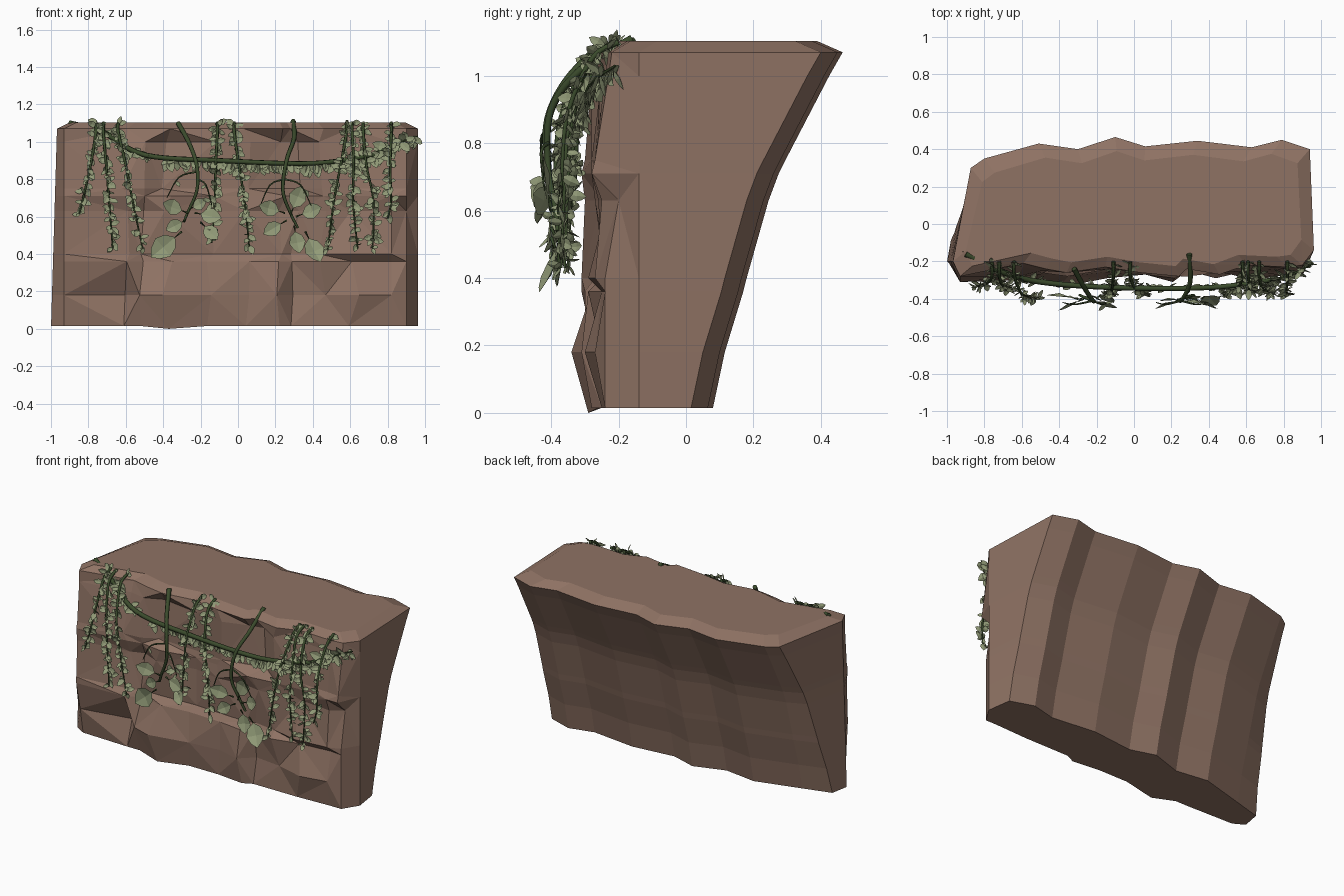
import bpy, bmesh, math, random
from mathutils import Vector

cube = bpy.data.objects.get("Cube")
if cube:
    bpy.data.objects.remove(cube, do_unlink=True)
rng = random.Random(7)


def make_material(name, color):
    mat = bpy.data.materials.new(name)
    mat.use_nodes = True
    mat.diffuse_color = (*color, 1)
    bsdf = mat.node_tree.nodes["Principled BSDF"]
    bsdf.inputs["Base Color"].default_value = (*color, 1)
    bsdf.inputs["Roughness"].default_value = 0.9
    return mat


rock_brown = make_material("rock brown", (0.275, 0.17, 0.127))
vine_green = make_material("dark vine green", (0.043, 0.07, 0.025))
leaf_green = make_material("pale leaf green", (0.285, 0.325, 0.185))


def finish(bm, name, mat):
    mesh = bpy.data.meshes.new(name)
    bm.to_mesh(mesh)
    bm.free()
    mesh.materials.append(mat)
    obj = bpy.data.objects.new(name, mesh)
    bpy.context.collection.objects.link(obj)
    return obj


# Rock: stacked outlines with a craggy front and a leaning, scalloped back
front_x = [-.93, -.6, -.5, -.38, -.14, .04, .23, .31, .46, .62, .82, .9]
# height, backward lean, front depth in hundredths at each column
levels = [
    (.015, -.385, [24, 25, 25, 29, 26, 26, 28, 25, 25, 25, 24, 24]),
    (.18, -.35, [27, 21, 30, 34, 29, 27, 31, 23, 25, 30, 27, 24]),
    (.36, -.295, [31, 30, 25, 28, 26, 27, 29, 25, 29, 25, 23, 24]),
    (.4, -.285, [31, 27, 24, 24, 23, 24, 25, 23, 25, 29, 27, 24]),
    (.63, -.22, [30, 25, 22, 27, 23, 26, 24, 26, 25, 23, 25, 20]),
    (.71, -.19, [31, 28, 26, 28, 24, 25, 28, 28, 26, 25, 28, 28]),
    (.75, -.17, [30, 28, 27, 22, 23, 25, 21, 19, 26, 25, 26, 27]),
    (1.0, -.04, [28, 23, 25, 20, 24, 26, 21, 19, 26, 22, 24, 23]),
    (1.07, 0, [28, 21, 24, 26, 23, 26, 28, 24, 27, 22, 23, 22]),
]
back = [(.94, .4), (.79, .45), (.63, .41), (.34, .445), (.06, .415),
        (-.1, .465), (-.3, .4), (-.51, .43), (-.8, .35)]

bm = bmesh.new()
rings = []
for z, lean, depths in levels:
    outline = [(x + (rng.uniform(-.03, .03) if -.9 < x < .8 else 0), -d / 100)
               for x, d in zip(front_x, depths)]
    outline.append((.962, -.14))
    outline += [(x, y + lean) for x, y in back]
    # Left end flares outwards towards the foot
    outline.append((-.98 + .1 * z, .3 + lean))
    outline.append((-1 + .03 * z, -.2))
    rings.append([bm.verts.new((x, y, z)) for x, y in outline])
# Bevelled rim around the flat top
rim = []
for v in rings[-1]:
    inset = .055 if v.co.y < 0 else -.075
    rim.append(bm.verts.new((v.co.x * .93, v.co.y + inset, 1.103)))
rings.append(rim)
rings[0][3].co.z = 0
count = len(rim)
for k, (low, high) in enumerate(zip(rings, rings[1:])):
    for i in range(count):
        j = (i + 1) % count
        a, b, c, d = low[i], low[j], high[j], high[i]
        if i >= len(front_x):
            bm.faces.new((a, b, c, d))
        elif (i + k) % 2:
            bm.faces.new((a, b, c))
            bm.faces.new((a, c, d))
        else:
            bm.faces.new((a, b, d))
            bm.faces.new((b, c, d))
bm.faces.new(rings[-1])
bm.faces.new(rings[0][::-1])
bmesh.ops.recalc_face_normals(bm, faces=bm.faces)
finish(bm, "rock_wall", rock_brown)


# Helpers for vines and leaves
def smooth_path(points, steps=6):
    pts = [Vector(p) for p in points]
    pts = [pts[0]] + pts + [pts[-1]]
    path = []
    for a, b, c, d in zip(pts, pts[1:], pts[2:], pts[3:]):
        for s in range(steps):
            t = s / steps
            path.append(.5 * (2 * b + (c - a) * t + (2 * a - 5 * b + 4 * c - d) * t * t
                              + (3 * b - a - 3 * c + d) * t ** 3))
    return path + [pts[-1]]


def add_vine(name, paths, radius, tip=.4):
    curve = bpy.data.curves.new(name, "CURVE")
    curve.dimensions = "3D"
    curve.bevel_depth = radius
    curve.bevel_resolution = 1
    curve.use_fill_caps = True
    curve.materials.append(vine_green)
    for path in paths:
        spline = curve.splines.new("POLY")
        spline.points.add(len(path) - 1)
        for i, (point, co) in enumerate(zip(spline.points, path)):
            point.co = (*co, 1)
            point.radius = 1 + (tip - 1) * i / (len(path) - 1)
    obj = bpy.data.objects.new(name, curve)
    bpy.context.collection.objects.link(obj)


def add_leaf(bm, base, direction, facing, length, width):
    along = Vector(direction).normalized()
    side = along.cross(Vector(facing)).normalized()
    up = side.cross(along)
    base = Vector(base)

    def vert(t, w, lift=0):
        return bm.verts.new(base + along * t * length + side * w * width + up * lift * length)

    root, tip, mid = vert(0, 0), vert(1, 0), vert(.5, 0, -.1)
    for s in (-1, 1):
        a, b, c = vert(.2, .36 * s), vert(.5, .5 * s), vert(.8, .3 * s)
        bm.faces.new((root, a, b, mid))
        bm.faces.new((mid, b, c, tip))


def scatter_leaves(bm, path, spacing, size, droop):
    for a, b in zip(path, path[1:]):
        amount = (b - a).length / spacing
        for k in range(int(amount + rng.random())):
            base = a.lerp(b, rng.random())
            direction = (rng.uniform(-1, 1), rng.uniform(-.6, .6), rng.uniform(-.9, .7) - droop)
            facing = (rng.uniform(-.7, .4), -1, rng.uniform(-.1, .9))
            length = size * rng.uniform(.7, 1.3)
            add_leaf(bm, base, direction, facing, length, length * .62)


# Main vine draped across the front
main = smooth_path([(-.9, -.16, 1.1), (-.72, -.25, 1.05), (-.5, -.31, .93), (-.1, -.34, .9),
                    (.4, -.34, .885), (.73, -.3, .93)])
add_vine("main_vine", [main], .016, .8)
end_path = smooth_path([(.7, -.3, .92), (.82, -.28, .98), (.96, -.21, 1.03)])
add_vine("main_vine_end", [end_path], .009)

# Two thick climbing vines with large leaves
left_climber = smooth_path([(-.32, -.24, 1.1), (-.26, -.35, .99), (-.22, -.41, .87),
                            (-.22, -.41, .74), (-.27, -.39, .62), (-.29, -.38, .57)])
right_climber = smooth_path([(.295, -.16, 1.11), (.3, -.31, 1.02), (.26, -.4, .9),
                             (.24, -.41, .74), (.28, -.39, .62), (.32, -.38, .54)])
add_vine("climbing_vines", [left_climber, right_climber], .014, .5)

# Thin offshoots carrying the large leaves
offshoots = []
bm = bmesh.new()
big_leaves = [
    (-.27, .62, -.1, .04, .12), (-.23, .62, .1, -.02, .12), (-.2, .57, .07, -.07, .11),
    (-.3, .52, -.12, -.1, .17), (-.26, .64, .06, .03, .09), (-.28, .58, -.06, -.03, .1),
    (.25, .62, -.1, .03, .12), (.28, .61, .05, .12, .13), (.31, .6, .11, .04, .12),
    (.26, .58, -.1, -.06, .11), (.3, .55, .02, -.1, .12), (.36, .52, .06, -.12, .15),
]
for x, z, dx, dz, size in big_leaves:
    y = -.39 + rng.uniform(-.03, .02)
    base = Vector((x + dx * .3, y, z + dz * .3))
    offshoots.append([Vector((x, -.4, z)), base])
    add_leaf(bm, base, (dx, rng.uniform(-.05, .02), dz),
             (rng.uniform(-.4, .4), -1, .25), size, size * .74)
for x, z, reach in ((-.22, .84, -.16), (.25, .8, -.13), (.25, .8, .14), (-.22, .8, .08)):
    offshoots.append(smooth_path([(x, -.41, z), (x + reach * .6, -.43, z - .03),
                                  (x + reach, -.42, z - .14)], 4))
    scatter_leaves(bm, offshoots[-1][4:], .05, .05, .4)
add_vine("leaf_stems", offshoots, .006)
finish(bm, "large_leaves", leaf_green)

# Hanging strands: top x, bottom x, bottom height, distance out from the rock
strands = [(-.76, -.85, .61, .33), (-.72, -.67, .43, .34), (-.64, -.51, .43, .39),
           (-.11, -.14, .46, .37), (-.02, .06, .44, .36), (.58, .48, .42, .37),
           (.61, .64, .43, .35), (.67, .72, .43, .36), (.82, .8, .59, .37)]
hanging = []
bm = bmesh.new()
for top, low, z, out in strands:
    path = smooth_path([(top, -.2, 1.1), (top, -.28, 1.05),
                        (top * .7 + low * .3, -.02 - out * .9, .88),
                        (top * .3 + low * .7 + rng.uniform(-.02, .02), -out, .68),
                        (low, -.01 - out, z)])
    hanging.append(path)
    scatter_leaves(bm, path, .0115, .047, .2)
add_vine("hanging_strands", hanging, .01)
finish(bm, "strand_leaves", leaf_green)

# Leaves along the main vine, with a denser cluster at its right-hand end
bm = bmesh.new()
scatter_leaves(bm, main[:14], .015, .05, .2)
scatter_leaves(bm, main[14:], .013, .065, 1.1)
scatter_leaves(bm, end_path, .007, .068, .25)
for v in bm.verts:
    v.co.x = min(v.co.x, 1)
finish(bm, "main_vine_leaves", leaf_green)
